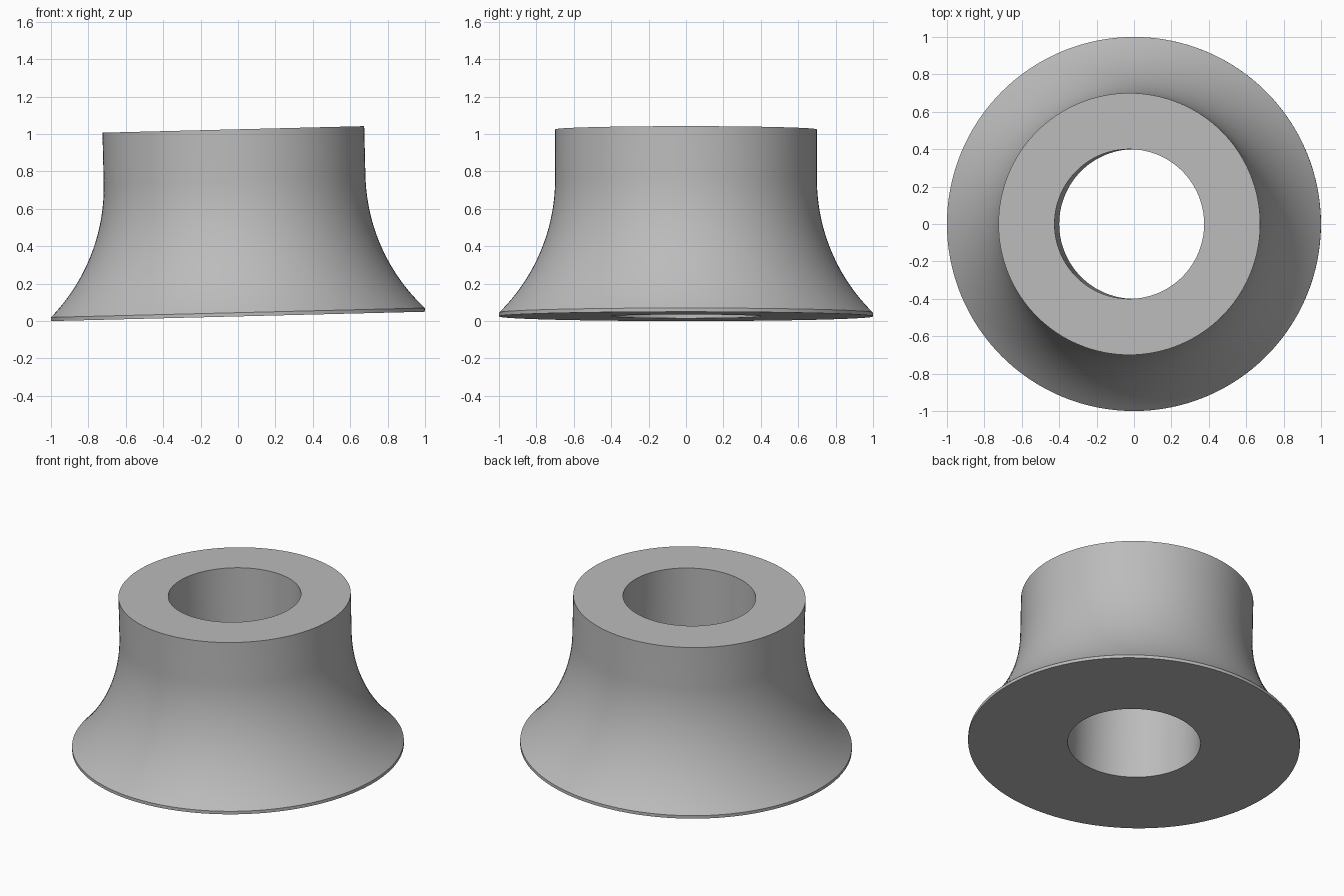
import bpy
import math
from mathutils import Matrix

if "Cube" in bpy.data.objects:
    bpy.data.objects.remove(bpy.data.objects["Cube"])

SEGMENTS = 128
TILT = 0.025
BASE_R, NECK_R, BORE_R = 1.0, 0.7, 0.4
HEIGHT, RIM, FLARE = 1.0, 0.02, 1.0

grey = bpy.data.materials.new("plain grey")
grey.use_nodes = True
colour = (0.5, 0.5, 0.5, 1)
grey.diffuse_color = colour
grey.node_tree.nodes["Principled BSDF"].inputs["Base Color"].default_value = colour

# Profile: bore, thin base rim, concave flare, straight neck
spread = math.acos((FLARE - (BASE_R - NECK_R)) / FLARE)
flare_top = RIM + FLARE * math.sin(spread)
profile = [(BORE_R, HEIGHT), (BORE_R, 0), (BASE_R, 0)]
STEPS = 24
for i in range(STEPS + 1):
    a = spread * (1 - i / STEPS)
    profile.append((NECK_R + FLARE * (1 - math.cos(a)), flare_top - FLARE * math.sin(a)))
profile.append((NECK_R, HEIGHT))

# Revolve the closed profile
n = len(profile)
verts, faces = [], []
for s in range(SEGMENTS):
    t = 2 * math.pi * s / SEGMENTS
    verts += [(r * math.cos(t), r * math.sin(t), z) for r, z in profile]
    k = (s + 1) % SEGMENTS
    for j in range(n):
        m = (j + 1) % n
        faces.append((s * n + j, s * n + m, k * n + m, k * n + j))

mesh = bpy.data.meshes.new("flared_collar")
mesh.from_pydata(verts, [], faces)
mesh.materials.append(grey)

# Lean slightly towards the model's right, resting on the low edge
mesh.transform(Matrix.Translation((0, 0, BASE_R * math.sin(TILT))) @ Matrix.Rotation(-TILT, 4, "Y"))
mesh.update()

collar = bpy.data.objects.new("flared_collar", mesh)
bpy.context.collection.objects.link(collar)
bpy.ops.object.select_all(action="DESELECT")
collar.select_set(True)
bpy.context.view_layer.objects.active = collar
bpy.ops.object.shade_smooth_by_angle(angle=math.radians(30))
